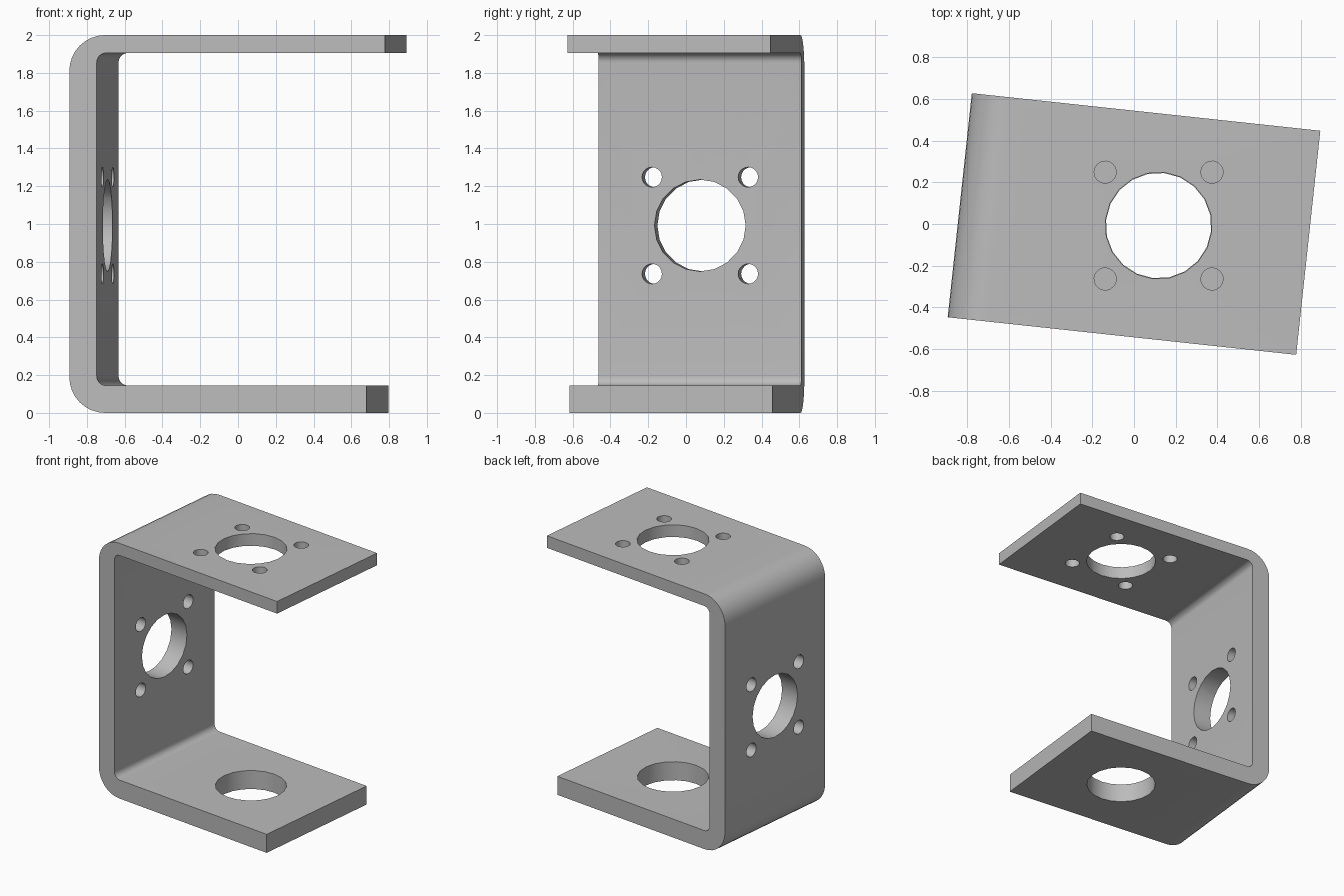
import bpy
import bmesh
import math
from mathutils import Matrix, Vector

cube = bpy.data.objects.get("Cube")
if cube:
    bpy.data.objects.remove(cube, do_unlink=True)

TILT = math.radians(-6.15)      # the bracket is turned slightly about z
LEFT, TOP_END, BOTTOM_END = -0.84, 0.84, 0.742
HALF_WIDTH = 0.54
WALL, TOP, BOTTOM = 0.146, 0.095, 0.145
HEIGHT = 2.0

steel = bpy.data.materials.new("light grey metal")
steel.use_nodes = True
grey = (0.5, 0.5, 0.5, 1)
steel.diffuse_color = grey
steel.node_tree.nodes["Principled BSDF"].inputs["Base Color"].default_value = grey


def make_object(name, bm):
    bmesh.ops.recalc_face_normals(bm, faces=bm.faces[:])
    mesh = bpy.data.meshes.new(name)
    bm.to_mesh(mesh)
    bm.free()
    mesh.materials.append(steel)
    obj = bpy.data.objects.new(name, mesh)
    bpy.context.collection.objects.link(obj)
    obj.rotation_euler.z = TILT
    return obj


def arc(cx, cz, radius, start, end, steps=8):
    angles = [math.radians(start + (end - start) * i / steps) for i in range(steps + 1)]
    return [(cx + radius * math.cos(a), cz + radius * math.sin(a)) for a in angles]


# Bent plate: side profile with rounded bends, extruded across its width
R_OUT, R_IN = 0.19, 0.05
inner = LEFT + WALL
profile = [(TOP_END, HEIGHT)]
profile += arc(LEFT + R_OUT, HEIGHT - R_OUT, R_OUT, 90, 180)
profile += arc(LEFT + R_OUT, R_OUT, R_OUT, 180, 270)
profile += [(BOTTOM_END, 0), (BOTTOM_END, BOTTOM)]
profile += arc(inner + R_IN, BOTTOM + R_IN, R_IN, 270, 180)
profile += arc(inner + R_IN, HEIGHT - TOP - R_IN, R_IN, 180, 90)
profile += [(TOP_END, HEIGHT - TOP)]

bm = bmesh.new()
face = bm.faces.new([bm.verts.new((x, -HALF_WIDTH, z)) for x, z in profile])
side = bmesh.ops.extrude_face_region(bm, geom=[face])["geom"]
bmesh.ops.translate(bm, vec=(0, 2 * HALF_WIDTH, 0),
                    verts=[v for v in side if isinstance(v, bmesh.types.BMVert)])
bracket = make_object("bracket", bm)

# Hole cutters
cut = bmesh.new()


def hole(centre, radius, sides, turn=Matrix()):
    bmesh.ops.create_cone(cut, cap_ends=True, segments=sides, radius1=radius,
                          radius2=radius, depth=0.4,
                          matrix=Matrix.Translation(centre) @ turn)


SPACING, SMALL = 0.256, 0.053
top_centre = Vector((0.118, 0.005, HEIGHT))
wall_centre = Vector((LEFT + WALL / 2, 0, 0.992))
sideways = Matrix.Rotation(math.radians(90), 4, "Y")
untilt = Matrix.Rotation(-TILT, 3, "Z")

hole(top_centre, 0.256, 20)
hole((top_centre.x, top_centre.y, 0), 0.253, 20)
hole(wall_centre, 0.243, 20, sideways)
for a in (-SPACING, SPACING):
    for b in (-SPACING, SPACING):
        hole(top_centre + untilt @ Vector((a, b, 0)), SMALL, 20)
        hole(wall_centre + Vector((0, a, b)), SMALL, 20, sideways)
cutter = make_object("hole_cutter", cut)
cutter.hide_render = True

# Cut the holes, then smooth the bends and bores
mod = bracket.modifiers.new("holes", "BOOLEAN")
mod.operation = "DIFFERENCE"
mod.solver = "EXACT"
mod.object = cutter
bpy.ops.object.select_all(action="DESELECT")
bracket.select_set(True)
bpy.context.view_layer.objects.active = bracket
bpy.ops.object.modifier_apply(modifier=mod.name)
bpy.data.objects.remove(cutter, do_unlink=True)
bpy.ops.object.shade_smooth_by_angle(angle=math.radians(30))
